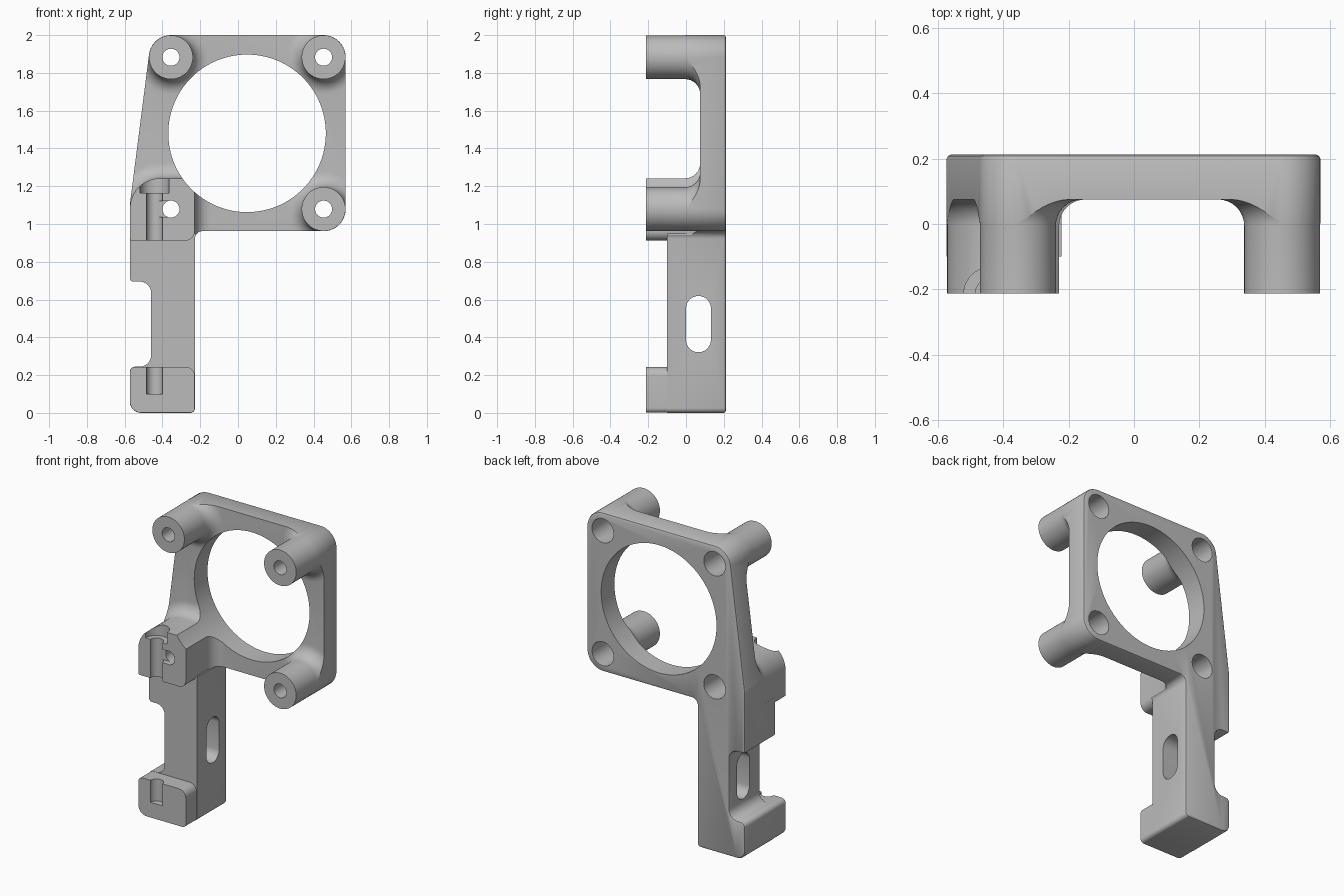
import bpy, bmesh, math
from mathutils import Vector, Matrix

cube = bpy.data.objects.get("Cube")
if cube:
    bpy.data.objects.remove(cube, do_unlink=True)

FRONT, BACK, PLATE = -0.212, 0.212, 0.075
FLARE = 0.08


def make_object(name, bm):
    bmesh.ops.recalc_face_normals(bm, faces=bm.faces)
    mesh = bpy.data.meshes.new(name)
    bm.to_mesh(mesh)
    bm.free()
    obj = bpy.data.objects.new(name, mesh)
    bpy.context.collection.objects.link(obj)
    return obj


def rounded(corners, steps=10):
    """Counter-clockwise (x, z, radius) corners to (point, outward normal) pairs."""
    out = []
    n = len(corners)
    for i, (x, z, r) in enumerate(corners):
        p = Vector((x, z))
        a = (p - Vector(corners[i - 1][:2])).normalized()
        b = (Vector(corners[(i + 1) % n][:2]) - p).normalized()
        turn = math.atan2(a.x * b.y - a.y * b.x, a.dot(b))
        side = 1 if turn > 0 else -1
        na = Vector((a.y, -a.x))
        start = p - a * r * math.tan(abs(turn) / 2)
        center = start - na * r * side
        for k in range(steps + 1):
            normal = Matrix.Rotation(turn * k / steps, 2) @ na
            out.append((center + normal * r * side, normal))
    return out


def loft(name, outline, rings):
    """Stack the outline along y, grown outward by the offset of each ring."""
    bm = bmesh.new()
    loops = [[bm.verts.new((p.x + n.x * d, y, p.y + n.y * d)) for p, n in outline]
             for y, d in rings]
    for lo, hi in zip(loops, loops[1:]):
        for i in range(len(lo)):
            bm.faces.new((lo[i - 1], lo[i], hi[i], hi[i - 1]))
    bm.faces.new(loops[0])
    bm.faces.new(loops[-1])
    bmesh.ops.remove_doubles(bm, verts=bm.verts, dist=1e-5)
    return make_object(name, bm)


def circle(x, z, r, count=64):
    normals = [Vector((math.cos(t), math.sin(t)))
               for t in (math.tau * i / count for i in range(count))]
    return [(Vector((x, z)) + n * r, n) for n in normals]


def box(name, x0, x1, y0, y1, z0, z1):
    return loft(name, rounded([(x0, z0, 0), (x1, z0, 0), (x1, z1, 0), (x0, z1, 0)], 1),
                [(y0, 0), (y1, 0)])


def upright_cylinder(name, x, y, r, z0, z1):
    bm = bmesh.new()
    bmesh.ops.create_cone(bm, cap_ends=True, segments=40, radius1=r, radius2=r,
                          depth=z1 - z0,
                          matrix=Matrix.Translation((x, y, (z0 + z1) / 2)))
    return make_object(name, bm)


def combine(target, other, operation):
    mod = target.modifiers.new("combine", 'BOOLEAN')
    mod.operation = operation
    mod.solver = 'EXACT'
    mod.object = other
    bpy.context.view_layer.objects.active = target
    bpy.ops.object.modifier_apply(modifier=mod.name)
    bpy.data.objects.remove(other, do_unlink=True)


# Concave flare where bosses meet the plate
flare_rings = [(FRONT, 0)]
for k in range(9):
    t = math.pi / 2 * k / 8
    flare_rings.append((PLATE - FLARE + FLARE * math.sin(t), FLARE * (1 - math.cos(t))))
flare_rings.append((0.12, FLARE))

# Plate with standing posts
bracket = box("fan_bracket", -0.8, 0.8, PLATE, 0.3, -0.2, 2.2)
LEFT, RIGHT, LOW, HIGH = -0.355, 0.453, 1.079, 1.883
for x, z in ((LEFT, HIGH), (RIGHT, HIGH), (RIGHT, LOW)):
    combine(bracket, loft("post", circle(x, z, 0.116), flare_rings), 'UNION')

# Leg and its two clamp blocks
combine(bracket, box("leg", -0.7, -0.222, -0.1, 0.15, -0.1, 0.95), 'UNION')
upper = rounded([(-0.572, 0.912, 0.01), (-0.229, 0.912, 0.05),
                 (-0.229, 1.242, 0.01), (-0.572, 1.242, 0.16)])
combine(bracket, loft("upper_block", upper, flare_rings), 'UNION')
lower = rounded([(-0.572, 0.001, 0.06), (-0.229, 0.001, 0.025),
                 (-0.229, 0.244, 0.05), (-0.572, 0.244, 0.03)])
combine(bracket, loft("lower_block", lower, [(FRONT, 0), (0.05, 0)]), 'UNION')

# Overall silhouette, with a softened back edge
silhouette = rounded([
    (-0.573, 0, 0.06), (-0.228, 0, 0.025), (-0.228, 0.962, 0.04),
    (0.57, 0.962, 0.117), (0.57, 2, 0.117), (-0.458, 2, 0.117),
    (-0.573, 1.1, 0.15), (-0.573, 0.695, 0.02), (-0.46, 0.695, 0.06),
    (-0.46, 0.245, 0.06), (-0.573, 0.245, 0.03)])
combine(bracket, loft("silhouette", silhouette,
                      [(-0.3, 0), (BACK - 0.012, 0), (BACK - 0.004, -0.004),
                       (BACK, -0.012)]), 'INTERSECT')

# Air opening
combine(bracket, loft("opening", circle(0.048, 1.48, 0.417, 128),
                      [(-0.4, 0), (0.4, 0)]), 'DIFFERENCE')

# Screw holes with wide bores from the back
for x in (LEFT, RIGHT):
    for z in (LOW, HIGH):
        screw = loft("screw_hole", circle(x, z, 0.045, 40),
                     [(-0.4, 0), (-0.1, 0), (-0.1, 0.033), (0.4, 0.033)])
        combine(bracket, screw, 'DIFFERENCE')

# Slot through the leg from side to side
bm = bmesh.new()
slot_ring = []
for i in range(32):
    t = math.tau * (i + 0.5) / 32
    z = 0.47 + math.copysign(0.083, math.sin(t)) + 0.066 * math.sin(t)
    slot_ring.append(bm.verts.new((-0.8, 0.066 + 0.066 * math.cos(t), z)))
face = bm.faces.new(slot_ring)
ext = bmesh.ops.extrude_face_region(bm, geom=[face])
bmesh.ops.translate(bm, vec=(0.8, 0, 0),
                    verts=[v for v in ext["geom"] if isinstance(v, bmesh.types.BMVert)])
combine(bracket, make_object("leg_slot", bm), 'DIFFERENCE')

# Grooves in the block fronts
for r, z0, z1 in ((0.043, 0.1, 0.3), (0.043, 0.85, 1.2), (0.078, 1.165, 1.3)):
    combine(bracket, upright_cylinder("groove", -0.442, FRONT, r, z0, z1), 'DIFFERENCE')
combine(bracket, box("groove_link", -0.43, -0.36, -0.3, -0.175, 1.036, 1.122), 'DIFFERENCE')

# Grey plastic finish
grey = bpy.data.materials.new("grey_plastic")
grey.use_nodes = True
colour = (0.5, 0.5, 0.5, 1)
grey.diffuse_color = colour
grey.node_tree.nodes["Principled BSDF"].inputs["Base Color"].default_value = colour
bracket.data.materials.clear()
bracket.data.materials.append(grey)
for poly in bracket.data.polygons:
    poly.material_index = 0

bpy.ops.object.select_all(action='DESELECT')
bracket.select_set(True)
bpy.context.view_layer.objects.active = bracket
bpy.ops.object.shade_smooth_by_angle(angle=math.radians(30))
